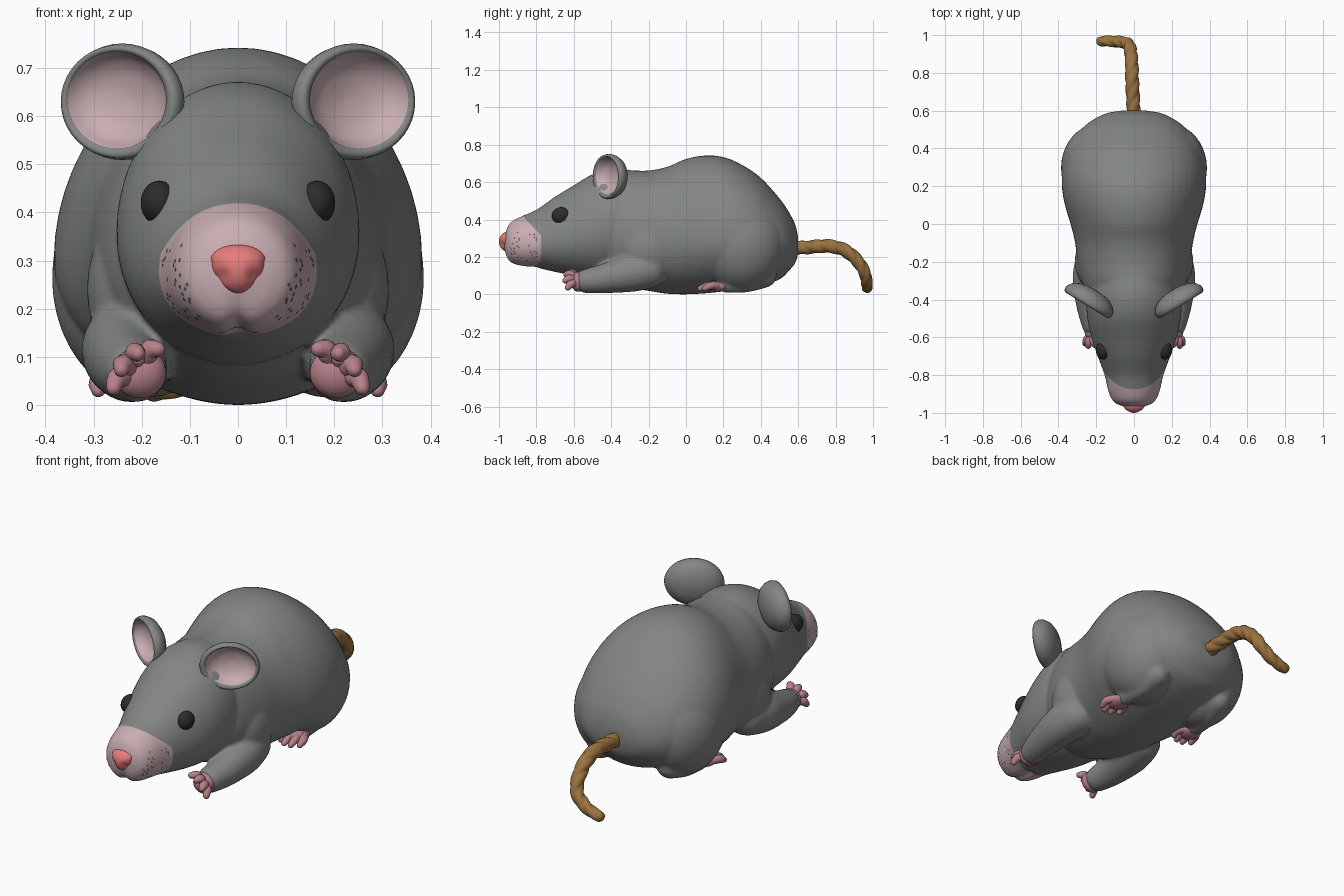
import bpy, bmesh, math, random
from mathutils import Vector, Matrix

if "Cube" in bpy.data.objects:
    bpy.data.objects.remove(bpy.data.objects["Cube"])

random.seed(4)


def material(name, rgb):
    m = bpy.data.materials.new(name)
    m.diffuse_color = (*rgb, 1)
    m.use_nodes = True
    m.node_tree.nodes["Principled BSDF"].inputs["Base Color"].default_value = m.diffuse_color
    return m


GREY = material("grey fur", (0.225, 0.238, 0.228))
PINK = material("pale pink skin", (0.58, 0.42, 0.44))
TOE = material("dusky pink toes", (0.47, 0.22, 0.25))
RED = material("nose red", (0.8, 0.2, 0.2))
BLACK = material("eye black", (0.025, 0.025, 0.025))
DOT = material("whisker dark", (0.13, 0.1, 0.105))
BROWN = material("rope brown", (0.33, 0.17, 0.05))


def finish(name, bm, mats, mirror=False):
    bmesh.ops.recalc_face_normals(bm, faces=bm.faces)
    for f in bm.faces:
        f.smooth = True
    me = bpy.data.meshes.new(name)
    bm.to_mesh(me)
    bm.free()
    for m in mats:
        me.materials.append(m)
    ob = bpy.data.objects.new(name, me)
    bpy.context.collection.objects.link(ob)
    if mirror:
        ob.modifiers.new("mirror", "MIRROR").use_mirror_merge = False
    return ob


def smooth_rows(rows, steps):
    """Catmull-Rom interpolation of tuples."""
    out = []
    for i in range(len(rows) - 1):
        a, b, c, d = (rows[max(0, min(len(rows) - 1, i + k))] for k in (-1, 0, 1, 2))
        for s in range(steps):
            t = s / steps
            out.append([0.5 * (2 * q + (r - p) * t + (2 * p - 5 * q + 4 * r - w) * t * t
                               + (3 * q - p - 3 * r + w) * t ** 3)
                        for p, q, r, w in zip(a, b, c, d)])
    return out + [list(rows[-1])]


def bridge(bm, rings):
    """Skin a list of point rings and close both ends."""
    vs = [[bm.verts.new(p) for p in ring] for ring in rings]
    n = len(vs[0])
    for a, b in zip(vs, vs[1:]):
        for j in range(n):
            bm.faces.new((a[j], a[(j + 1) % n], b[(j + 1) % n], b[j]))
    bm.faces.new(vs[0])
    bm.faces.new(vs[-1])


def loft(bm, rows, steps=6, sides=56):
    """Rows of y, half width, height of widest point, bottom, top."""
    rings = []
    for y, h, w, b, t in smooth_rows(rows, steps):
        ring = []
        for j in range(sides):
            a = math.tau * j / sides
            s = math.sin(a)
            ring.append((h * math.cos(a), y, w + s * ((t - w) if s > 0 else (w - b))))
        rings.append(ring)
    bridge(bm, rings)


def tube(bm, pts, steps=6, sides=20, twist=0.0):
    """Round-ended tube through x, y, z, radius points; twist gives rope strands."""
    rows = [(Vector(p[:3]), p[3]) for p in smooth_rows(pts, steps)]
    t0, t1 = (rows[1][0] - rows[0][0]).normalized(), (rows[-1][0] - rows[-2][0]).normalized()
    caps = [math.radians(d) for d in (85, 65, 45, 22)]
    (p0, r0), (p1, r1) = rows[0], rows[-1]
    rows = ([(p0 - t0 * r0 * math.sin(a), r0 * math.cos(a)) for a in caps] + rows
            + [(p1 + t1 * r1 * math.sin(a), r1 * math.cos(a)) for a in reversed(caps)])
    q, last, run, rings = t0.to_track_quat('Z', 'Y'), t0, 0.0, []
    for i, (p, r) in enumerate(rows):
        t = (rows[min(i + 1, len(rows) - 1)][0] - rows[max(i - 1, 0)][0]).normalized()
        q = last.rotation_difference(t) @ q
        last = t
        if i:
            run += (p - rows[i - 1][0]).length
        ring = []
        for j in range(sides):
            a = math.tau * j / sides
            k = 0.86 + 0.16 * abs(math.sin(1.5 * a)) if twist else 1
            a += twist * run
            ring.append(p + q @ Vector((math.cos(a) * r * k, math.sin(a) * r * k, 0)))
        rings.append(ring)
    bridge(bm, rings)


def ball(bm, c, radii):
    m = Matrix.Translation(c) @ Matrix.Diagonal((*radii, 1))
    return bmesh.ops.create_uvsphere(bm, u_segments=32, v_segments=20, radius=1, matrix=m)["verts"]


# Head loft with a mouth cleft
bm = bmesh.new()
loft(bm, [
    (-.972, .03, .27, .24, .3), (-.96, .075, .27, .193, .347), (-.935, .113, .27, .163, .387),
    (-.88, .137, .27, .147, .417), (-.8, .156, .27, .141, .452), (-.7, .192, .29, .12, .522),
    (-.6, .226, .31, .1, .583), (-.5, .247, .34, .085, .642), (-.4, .252, .36, .083, .67),
    (-.3, .237, .36, .1, .665), (-.2, .2, .36, .15, .64)])
for v in bm.verts:
    if v.co.y < -.8 and v.co.z < .23:
        v.co.z += .022 * math.exp(-(v.co.x / .018) ** 2)

# Trunk, from chest to rump
loft(bm, [
    (-.5, .1, .26, .16, .36), (-.45, .2, .3, .09, .55), (-.38, .25, .3, .055, .635),
    (-.3, .28, .3, .035, .66), (-.2, .3, .3, .018, .662), (-.1, .312, .3, .003, .682),
    (0, .336, .3, 0, .724), (.1, .366, .3, .005, .742), (.2, .382, .3, .015, .734),
    (.3, .377, .3, .025, .692), (.4, .347, .29, .045, .623), (.5, .28, .28, .08, .513),
    (.55, .22, .27, .125, .44), (.585, .15, .26, .17, .37), (.6, .07, .26, .22, .3)])

# Shoulders, front legs, haunches and hind legs on both sides
for s in (1, -1):
    ball(bm, (.187 * s, -.2, .24), (.127, .16, .18))
    tube(bm, [(.212 * s, -.2, .13, .1), (.226 * s, -.3, .112, .1), (.225 * s, -.43, .086, .081),
              (.212 * s, -.53, .071, .066)])
    ball(bm, (.19 * s, .295, .265), (.197, .235, .25))
    tube(bm, [(.2 * s, .42, .1, .065), (.215 * s, .32, .065, .055), (.23 * s, .21, .052, .043)])

# Blend these volumes into one soft skin
helper = finish("skin_helper", bm, [])
mod = helper.modifiers.new("blend", "REMESH")
mod.mode, mod.voxel_size = "VOXEL", .01
mod = helper.modifiers.new("soften", "SMOOTH")
mod.factor, mod.iterations = .5, 6
skin = bpy.data.meshes.new_from_object(helper.evaluated_get(bpy.context.evaluated_depsgraph_get()))
bpy.data.objects.remove(helper)
bm = bmesh.new()
bm.from_mesh(skin)
bpy.data.meshes.remove(skin)

# Pale muzzle, cut in along planes
planes = [(Vector((0, -.775, .3)), Vector((0, 1, 0))),
          (Vector((0, -.775, .315)), Vector((0, 1, .95)).normalized()),
          (Vector((0, -.775, .18)), Vector((0, 1, -.8)).normalized())]
for co, no in planes:
    near = [f for f in bm.faces if f.calc_center_median().y < -.6]
    geom = near + list({e for f in near for e in f.edges}) + list({v for f in near for v in f.verts})
    bmesh.ops.bisect_plane(bm, geom=geom, plane_co=co, plane_no=no)
spots = []
bm.normal_update()
for f in bm.faces:
    f.material_index = 0
    c = f.calc_center_median()
    if all((c - co).dot(no) < 0 for co, no in planes):
        f.material_index = 1
        if c.x > .075 and .18 < c.z < .34 and -.945 < c.y < -.79:
            n = f.normal.copy()
            spots.append((c, n if n.x > 0 else -n))
finish("body_and_head", bm, [GREY, PINK])

# Whisker spots: small thin plates on the cheeks
bm = bmesh.new()
for c, n in random.sample(spots, min(32, len(spots))):
    m = Matrix.Translation(c + n * .0015) @ n.to_track_quat('Z', 'Y').to_matrix().to_4x4()
    bmesh.ops.create_circle(bm, cap_ends=True, segments=4, radius=.0055, matrix=m)
finish("whisker_spots", bm, [DOT], True)

# Nose, wide on top and narrow below
bm = bmesh.new()
for v in ball(bm, (0, -.955, .282), (.06, .045, .052)):
    k = (v.co.z - .23) / .104
    v.co.x *= .65 + .5 * k
    if v.co.z > .3:
        v.co.x *= 1.06
    if v.co.y < -.955:  # nostril dents
        v.co.y += .012 * math.exp(-((abs(v.co.x) - .032) / .012) ** 2 - ((v.co.z - .268) / .015) ** 2)
finish("nose", bm, [RED])

# Eyes
bm = bmesh.new()
ball(bm, (.164, -.668, .42), (.038, .049, .046))
finish("eyes", bm, [BLACK], True)

# Ears: cupped discs with a rolled rim
profile = [(.02, -.06), (.3, -.057), (.6, -.048), (.85, -.028), (.97, -.004), (1, .014),
           (.97, .03), (.9, .036), (.83, .026), (.78, .01), (.66, -.012), (.4, -.028), (.02, -.034)]
u, n = Vector((.85, .52, 0)), Vector((.52, -.85, 0))
rings = []
for i, (r, d) in enumerate(profile):
    shift = .006 if i > 7 else 0
    ring = []
    for j in range(40):
        a = math.tau * j / 40
        ring.append(Vector((.233, -.4, .63)) + u * (r * .145 * math.cos(a) + shift)
                    + Vector((0, 0, r * .121 * math.sin(a) + shift * .6)) + n * d)
    rings.append(ring)
bm = bmesh.new()
bridge(bm, rings)
bm.faces.ensure_lookup_table()
for i, f in enumerate(bm.faces):
    if 8 * 40 <= i < 12 * 40 or i == len(bm.faces) - 1:
        f.material_index = 1
finish("ears", bm, [GREY, PINK], True)

# Front paws: palm and four fingers
bm = bmesh.new()
palm = Vector((.207, -.565, .067))
ball(bm, (.205, -.575, .067), (.056, .042, .053))
for x, y, z in ((.167, -.625, .116), (.208, -.64, .107), (.242, -.645, .074), (.258, -.632, .036)):
    tip = Vector((x, y, z))
    mid = palm.lerp(tip, .7) + Vector((.006, 0, .012))
    tube(bm, [(*palm.lerp(tip, .25), .02), (*mid, .022), (*tip, .016)], 4, 12)
finish("front_paws", bm, [TOE], True)

# Hind paws: sole and four toes
bm = bmesh.new()
ball(bm, (.235, .165, .043), (.05, .065, .03))
for x, y in ((.18, .1), (.216, .076), (.254, .076), (.29, .1)):
    tube(bm, [(.235 + (x - .235) * .6, .17, .047, .02), (x, (y + .16) / 2, .046, .02),
              (x, y, .031, .015)], 4, 12)
finish("hind_paws", bm, [TOE], True)

# Twisted rope tail
bm = bmesh.new()
tube(bm, [(0, .56, .245, .037), (-.005, .66, .252, .037), (-.01, .76, .258, .037),
          (-.012, .85, .235, .036), (-.018, .92, .175, .035), (-.035, .955, .115, .033),
          (-.08, .965, .07, .032), (-.13, .968, .045, .03), (-.172, .968, .034, .028)],
     16, 24, 28)
finish("rope_tail", bm, [BROWN])
